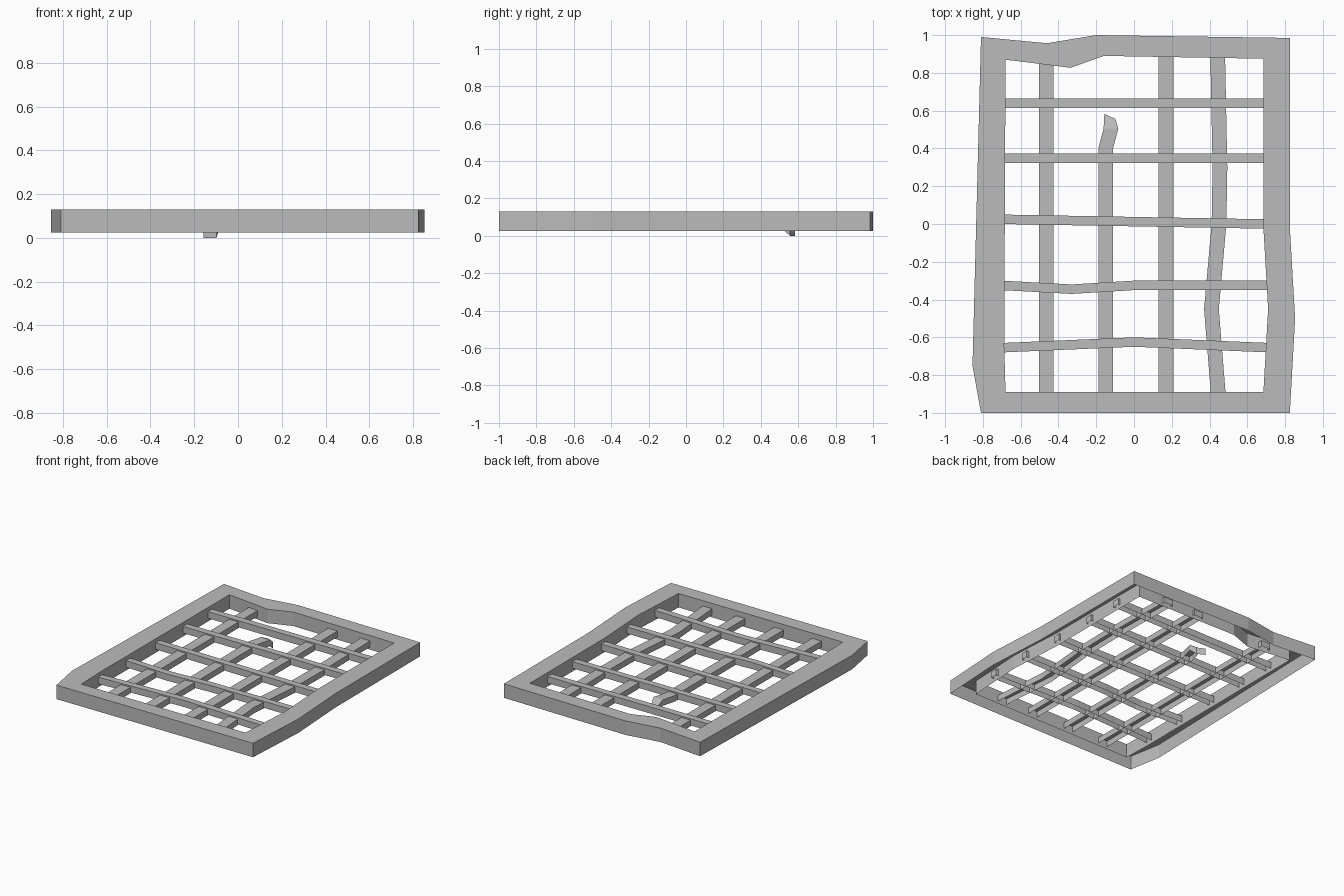
import bpy
import bmesh

cube = bpy.data.objects.get("Cube")
if cube:
    bpy.data.objects.remove(cube, do_unlink=True)

metal = bpy.data.materials.new("grey_metal")
metal.use_nodes = True
GREY = (0.5, 0.5, 0.5, 1)
metal.diffuse_color = GREY
for node in metal.node_tree.nodes:
    if node.type == 'BSDF_PRINCIPLED':
        node.inputs["Base Color"].default_value = GREY
        node.inputs["Roughness"].default_value = 0.8


def channel(name, rails, closed=False):
    """Downward-open channel; each rail is (left xy, right xy, bottom z, top z)."""
    bm = bmesh.new()
    rings = []
    for a, b, low, high in rails:
        rings.append([bm.verts.new((*p, z)) for p, z in
                      ((a, low), (a, high), (b, high), (b, low))])
    pairs = list(zip(rings, rings[1:]))
    if closed:
        pairs.append((rings[-1], rings[0]))
    else:
        bm.faces.new(rings[0])
        bm.faces.new(rings[-1][::-1])
    for r, s in pairs:
        for i in range(3):
            bm.faces.new((r[i], s[i], s[i + 1], r[i + 1]))
    bmesh.ops.recalc_face_normals(bm, faces=bm.faces)
    # Keep the top of the channel pointing up
    bm.normal_update()
    if sum(f.normal.z * f.calc_area() for f in bm.faces) < 0:
        bmesh.ops.reverse_faces(bm, faces=bm.faces)
    mesh = bpy.data.meshes.new(name)
    bm.to_mesh(mesh)
    bm.free()
    mesh.materials.append(metal)
    obj = bpy.data.objects.new(name, mesh)
    bpy.context.collection.objects.link(obj)
    return obj


def bar_rails(path, dx, dy, low, high):
    return [((x - dx, y - dy), (x + dx, y + dy), low, high) for x, y in path]


# Dented outer frame
outer = [(-.81, .99), (-.46, .957), (-.2, 1), (.825, .985), (.825, -.02),
         (.853, -.5), (.825, -1), (-.81, -1), (-.855, -.75)]
inner = [(-.68, .87), (-.335, .827), (-.16, .89), (.685, .875), (.685, -.02),
         (.71, -.45), (.685, -.89), (-.68, -.89), (-.687, -.65)]
channel("outer_frame", [(o, i, .025, .13) for o, i in zip(outer, inner)], closed=True)

# Upright bars running front to back
LOW, HIGH = .045, .09
uprights = [
    [(-.465, -.91), (-.465, .87)],
    [(.17, -.91), (.17, .9)],
    [(.447, -.91), (.41, -.45), (.45, 0), (.455, .3), (.443, .9)],
]
for n, path in enumerate(uprights):
    channel(f"upright_bar_{n + 1}", bar_rails(path, .039, 0, LOW, HIGH))

# Snapped bar with its tip bent down
snapped = bar_rails([(-.15, -.91), (-.15, .4), (-.122, .505)], .039, 0, LOW, HIGH)
snapped.append(((-.157, .583), (-.098, .556), 0, .05))
channel("snapped_bar", snapped)

# Thin crossbars running side to side
crossbars = [
    [(-.7, .64), (.7, .64)],
    [(-.7, .347), (.7, .347)],
    [(-.7, .025), (.7, 0)],
    [(-.7, -.325), (-.33, -.345), (0, -.325), (.72, -.325)],
    [(-.7, -.655), (0, -.625), (.72, -.655)],
]
for n, path in enumerate(crossbars):
    channel(f"crossbar_{n + 1}", bar_rails(path, 0, .025, .05, .10))
